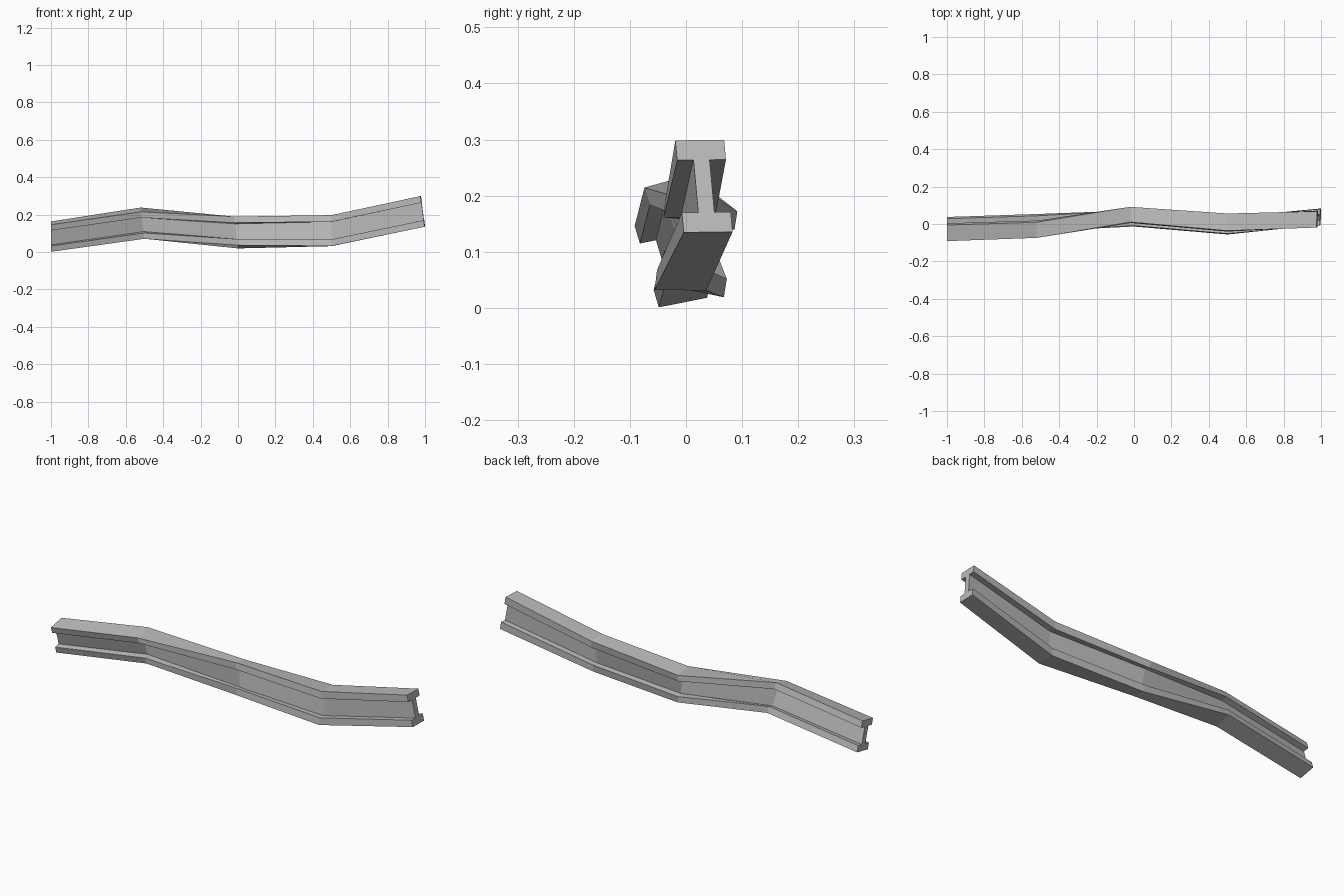
import bpy
import bmesh
from mathutils import Vector

cube = bpy.data.objects.get("Cube")
if cube:
    bpy.data.objects.remove(cube, do_unlink=True)

# Plain steel
steel = bpy.data.materials.new("grey steel")
steel.use_nodes = True
colour = (0.5, 0.5, 0.5, 1)
steel.diffuse_color = colour
steel.node_tree.nodes["Principled BSDF"].inputs["Base Color"].default_value = colour

# I profile in unit coordinates: across (u) and up (v)
W, F = 0.165, 0.285
half = [(0.5, -0.5), (0.5, -F), (W, -F), (W, F), (0.5, F), (0.5, 0.5)]
profile = half + [(-u, v) for u, v in reversed(half)]

# Bent and twisted stations: centre, width vector, height vector
stations = [
    ((-1, -0.027, 0.082), (0, 0.086, 0.017), (0, -0.043, 0.145)),
    ((-0.51, -0.01, 0.154), (0, 0.083, 0.023), (-0.02, -0.045, 0.144)),
    ((-0.01, 0.039, 0.104), (0, 0.081, -0.017), (-0.02, 0.024, 0.153)),
    ((0.5, 0, 0.114), (0, 0.092, -0.001), (0, 0.02, 0.165)),
    ((0.988, 0.032, 0.217), (0.003, 0.087, 0.001), (-0.022, -0.015, 0.164)),
]

# Loft the profile through the stations
bm = bmesh.new()
rings = []
for centre, across, up in stations:
    rings.append([bm.verts.new(Vector(centre) + u * Vector(across) + v * Vector(up))
                  for u, v in profile])
n = len(profile)
for a, b in zip(rings, rings[1:]):
    for i in range(n):
        j = (i + 1) % n
        bm.faces.new((a[i], a[j], b[j], b[i]))

# End caps: two flanges and the web
for ring in (rings[0], rings[-1]):
    for picks in ((0, 1, 2, 9, 10, 11), (2, 3, 8, 9), (3, 4, 5, 6, 7, 8)):
        bm.faces.new([ring[i] for i in picks])
bmesh.ops.recalc_face_normals(bm, faces=bm.faces[:])

mesh = bpy.data.meshes.new("bent_beam")
bm.to_mesh(mesh)
bm.free()
mesh.materials.append(steel)
beam = bpy.data.objects.new("bent_beam", mesh)
bpy.context.collection.objects.link(beam)
